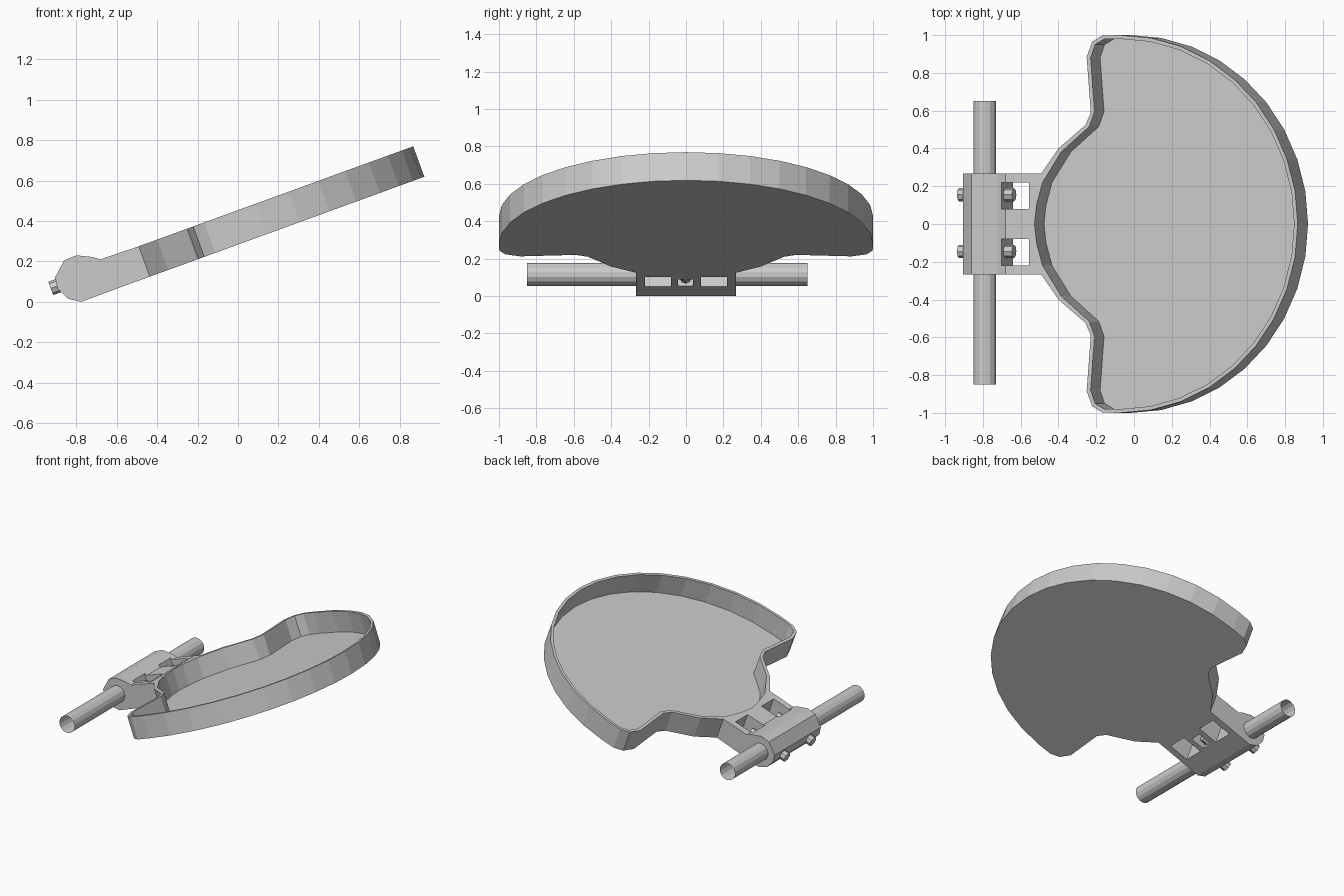
import bpy, bmesh, math
from mathutils import Matrix, Vector

if "Cube" in bpy.data.objects:
    bpy.data.objects.remove(bpy.data.objects["Cube"])

TILT = math.radians(20)
# Tilted frame of the tray: local x runs up the slope, local z is its normal
M = Matrix.Translation((-0.77, 0, 0.003)) @ Matrix.Rotation(-TILT, 4, 'Y')


def finish(name, bm, matrix=Matrix.Identity(4)):
    bmesh.ops.recalc_face_normals(bm, faces=bm.faces)
    bm.transform(matrix)
    mesh = bpy.data.meshes.new(name)
    bm.to_mesh(mesh)
    bm.free()
    ob = bpy.data.objects.new(name, mesh)
    bpy.context.collection.objects.link(ob)
    return ob


def add_box(bm, lo, hi):
    lo, hi = Vector(lo), Vector(hi)
    mat = Matrix.Translation((lo + hi) / 2) @ Matrix.Diagonal((*(hi - lo), 1))
    bmesh.ops.create_cube(bm, size=1, matrix=mat)


def cylinder(name, p0, p1, r, sides, caps=True, matrix=Matrix.Identity(4)):
    p0, p1 = Vector(p0), Vector(p1)
    bm = bmesh.new()
    rot = (p1 - p0).to_track_quat('Z', 'Y').to_matrix().to_4x4()
    bmesh.ops.create_cone(bm, cap_ends=caps, segments=sides, radius1=r, radius2=r,
                          depth=(p1 - p0).length,
                          matrix=Matrix.Translation((p0 + p1) / 2) @ rot)
    return finish(name, bm, matrix)


def outline(half, r):
    # Half outline plus quarter arc, mirrored across y = 0
    arc = [(0.8 + r * math.sin(a), r * math.cos(a))
           for a in (math.radians(10 * i) for i in range(9))]
    pts = half + arc
    mid = [(0.8 + r, 0)]
    return pts + mid + [(x, -y) for x, y in reversed(pts) if y > 0]


# Tray: outer wall, rim, inner wall, thin floor
outer = outline([(0.30, 0), (0.30, 0.268), (0.355, 0.268), (0.452, 0.40), (0.605, 0.525),
                 (0.634, 0.59), (0.611, 0.885), (0.642, 0.965), (0.70, 0.998)], 1.0)
inner = outline([(0.317, 0), (0.328, 0.10), (0.362, 0.22), (0.468, 0.382), (0.625, 0.515),
                 (0.655, 0.595), (0.633, 0.88), (0.658, 0.95), (0.71, 0.979)], 0.98)
bm = bmesh.new()
rings = [[bm.verts.new((x, y, z)) for x, y in pts]
         for pts, z in ((outer, 0), (outer, 0.16), (inner, 0.16), (inner, 0.012))]
n = len(outer)
for a, b in zip(rings, rings[1:]):
    for i in range(n):
        j = (i + 1) % n
        bm.faces.new((a[i], a[j], b[j], b[i]))
bm.faces.new(rings[0])
bm.faces.new(rings[-1])
finish("tray", bm, M)

# Clamp bracket: side profile extruded along y
profile = [(-0.775, 0.0), (-0.84, 0.015), (-0.892, 0.065), (-0.905, 0.12), (-0.86, 0.205),
           (-0.80, 0.23), (-0.72, 0.222), (-0.68, 0.21), (-0.541, 0.258), (-0.486, 0.107)]
bm = bmesh.new()
face = bm.faces.new([bm.verts.new((x, -0.268, z)) for x, z in profile])
ext = bmesh.ops.extrude_face_region(bm, geom=[face])
bmesh.ops.translate(bm, vec=(0, 0.536, 0),
                    verts=[v for v in ext["geom"] if isinstance(v, bmesh.types.BMVert)])
bracket = finish("clamp_bracket", bm)

# Pockets cut in the bracket: two through, one blind from below
bm = bmesh.new()
for s in (1, -1):
    y0, y1 = sorted((s * 0.08, s * 0.22))
    add_box(bm, (0.137, y0, -0.1), (0.287, y1, 0.3))
add_box(bm, (0.146, -0.042, -0.1), (0.25, 0.038, 0.09))
cutter = finish("pocket_cutter", bm, M)
cutter.hide_render = True
mod = bracket.modifiers.new("pockets", 'BOOLEAN')
mod.operation, mod.solver, mod.object = 'DIFFERENCE', 'EXACT', cutter
dg = bpy.context.evaluated_depsgraph_get()
bracket_mesh = bpy.data.meshes.new_from_object(bracket.evaluated_get(dg))
bracket.modifiers.clear()
bracket.data = bracket_mesh
bpy.data.objects.remove(cutter)

# Open-ended cross rod
cylinder("cross_rod", (-0.79, -0.85, 0.115), (-0.79, 0.65, 0.115), 0.062, 14, caps=False)

# Clamp bolts running along the slope, plus the short centre one
for name, y in (("bolt_left", 0.155), ("bolt_right", -0.145)):
    cylinder(name, (-0.125, y, 0.113), (0.185, y, 0.113), 0.035, 8, matrix=M)
cylinder("bolt_centre", (0.12, -0.002, 0.045), (0.195, -0.002, 0.045), 0.03, 8, matrix=M)
